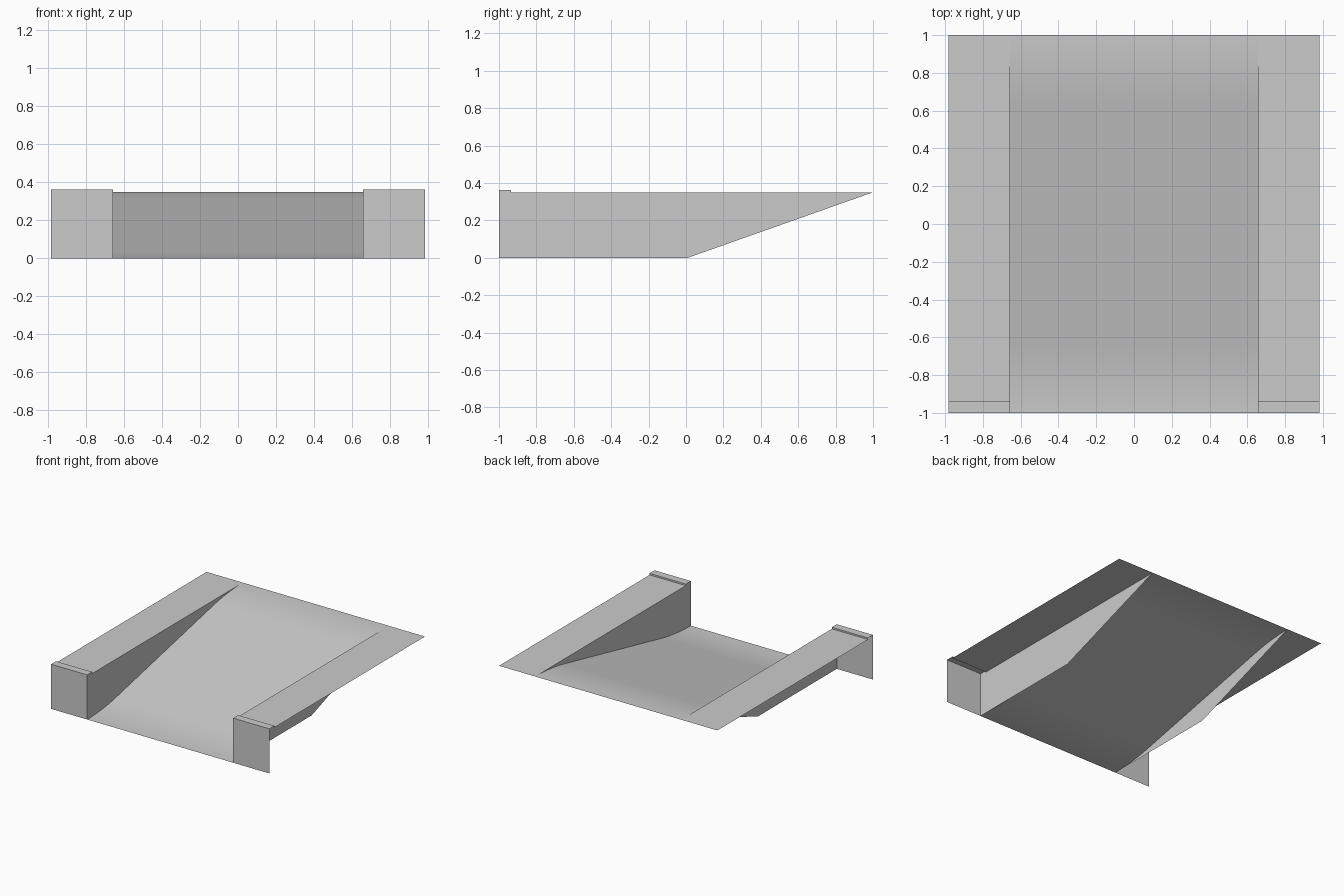
import bpy
import bmesh

# Remove the default object
if "Cube" in bpy.data.objects:
    bpy.data.objects.remove(bpy.data.objects["Cube"], do_unlink=True)

# Key dimensions
INNER, OUTER = 0.657, 0.983      # bay edge and outer edge in x
FRONT, BACK = -1.0, 1.0
DECK, LIP = 0.35, 0.363          # deck and raised lip heights
LIP_Y, KNEE_Y = -0.936, 0.01     # back of the lip, start of the wall's rising base
EASE, STEPS = 0.38, 10           # length of each rounded ramp end

# Single concrete material
concrete = bpy.data.materials.new("concrete grey")
concrete.use_nodes = True
COLOUR = (0.6, 0.6, 0.6, 1)
concrete.diffuse_color = COLOUR
bsdf = concrete.node_tree.nodes["Principled BSDF"]
bsdf.inputs["Base Color"].default_value = COLOUR
bsdf.inputs["Roughness"].default_value = 0.9


def make_object(name, bm):
    mesh = bpy.data.meshes.new(name)
    bm.to_mesh(mesh)
    bm.free()
    mesh.materials.append(concrete)
    obj = bpy.data.objects.new(name, mesh)
    bpy.context.collection.objects.link(obj)
    return obj


def sheet(name, profile, x0, x1):
    """Sweep an open (y, z) profile along x."""
    bm = bmesh.new()
    rows = [[bm.verts.new((x, y, z)) for x in (x0, x1)] for y, z in profile]
    for (a, b), (c, d) in zip(rows, rows[1:]):
        bm.faces.new((a, b, d, c))
    return make_object(name, bm)


def panel(name, outline, x, flip):
    """Flat upright panel from a closed (y, z) outline."""
    bm = bmesh.new()
    face = bm.faces.new([bm.verts.new((x, y, z)) for y, z in outline])
    if flip:
        face.normal_flip()
    return make_object(name, bm)


# Ramp: straight slope with rounded foot and crest
slope = DECK / (BACK - FRONT - EASE)
foot = []
for i in range(STEPS + 1):
    t = EASE * i / STEPS
    foot.append((FRONT + t, slope * t * t / (2 * EASE)))
crest = [(-y, DECK - z) for y, z in reversed(foot)]
ramp = sheet("ramp", foot + crest, -INNER, INNER)
for poly in ramp.data.polygons:
    poly.use_smooth = True

# Flanking decks with front plate and raised lip, and the bay walls
deck_profile = [(FRONT, 0), (FRONT, LIP), (LIP_Y, LIP), (LIP_Y, DECK), (BACK, DECK)]
wall_outline = [(FRONT, 0), (KNEE_Y, 0), (BACK, DECK),
                (LIP_Y, DECK), (LIP_Y, LIP), (FRONT, LIP)]
for side, s in (("left", 1), ("right", -1)):
    x0, x1 = sorted((s * INNER, s * OUTER))
    sheet(side + "_deck", deck_profile, x0, x1)
    panel(side + "_wall", wall_outline, s * INNER, s > 0)
